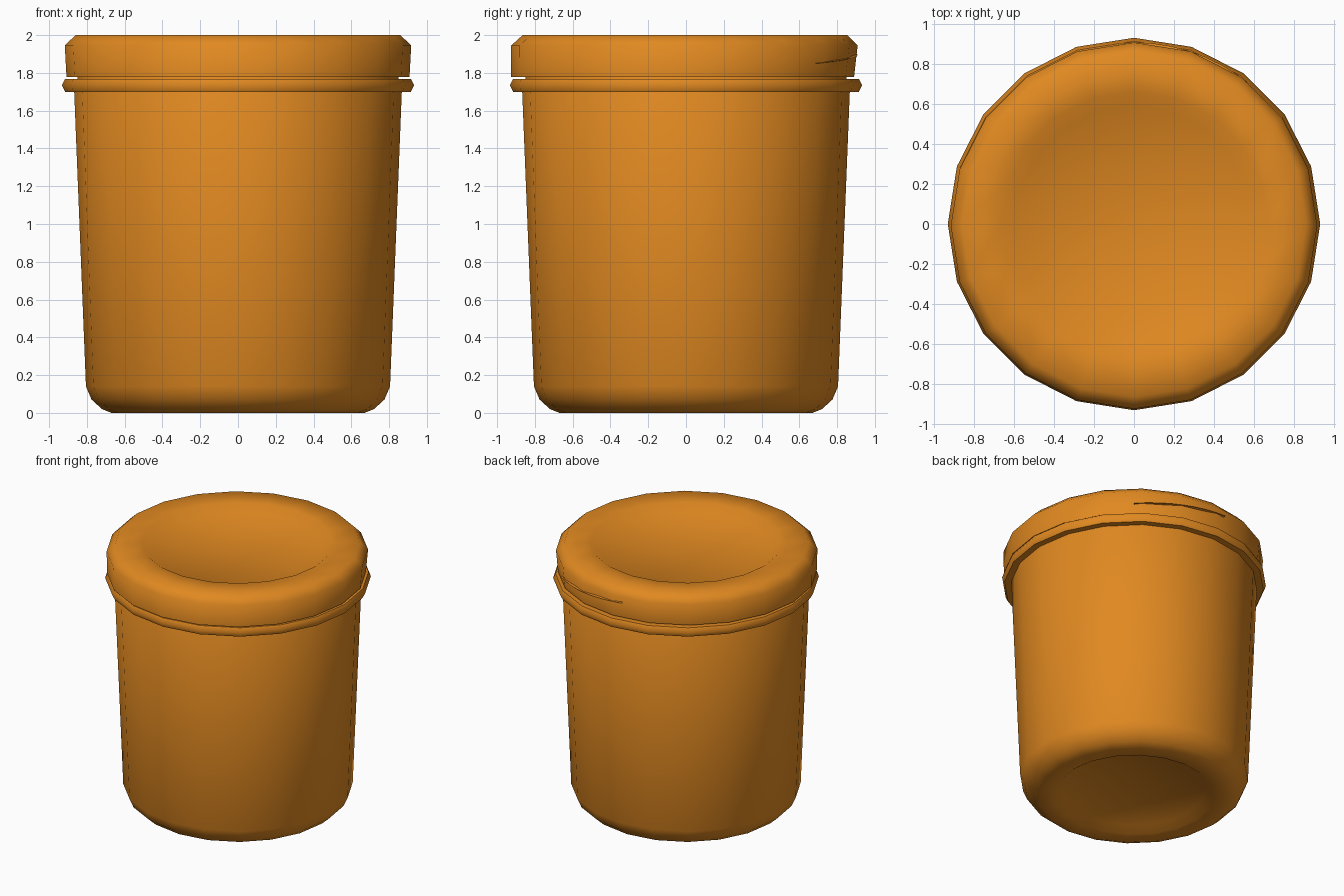
import bpy, math
from mathutils import Vector

if "Cube" in bpy.data.objects:
    bpy.data.objects.remove(bpy.data.objects["Cube"])

SIDES = 20
amber = bpy.data.materials.new("amber_plastic")
amber.diffuse_color = (0.75, 0.25, 0.015, 1)
amber.use_nodes = True
amber.node_tree.nodes["Principled BSDF"].inputs["Base Color"].default_value = amber.diffuse_color


def finish(name, verts, faces, angle):
    mesh = bpy.data.meshes.new(name)
    mesh.from_pydata(verts, [], faces)
    mesh.materials.append(amber)
    obj = bpy.data.objects.new(name, mesh)
    bpy.context.collection.objects.link(obj)
    bpy.ops.object.select_all(action='DESELECT')
    obj.select_set(True)
    bpy.context.view_layer.objects.active = obj
    bpy.ops.object.mode_set(mode='EDIT')
    bpy.ops.mesh.select_all(action='SELECT')
    bpy.ops.mesh.normals_make_consistent(inside=False)
    bpy.ops.object.mode_set(mode='OBJECT')
    bpy.ops.object.shade_smooth_by_angle(angle=math.radians(angle))
    return obj


def lathe(name, profile, angle=60, closed=False):
    """Spin (radius, z) points round z; a zero radius makes a pole."""
    verts, rings, faces = [], [], []
    for r, z in profile:
        n = 1 if r == 0 else SIDES
        rings.append([len(verts) + i % n for i in range(SIDES)])
        verts += [(r * math.cos(math.tau * i / SIDES),
                   r * math.sin(math.tau * i / SIDES), z) for i in range(n)]
    pairs = list(zip(rings, rings[1:]))
    if closed:
        pairs.append((rings[-1], rings[0]))
    for a, b in pairs:
        for i in range(SIDES):
            j = (i + 1) % SIDES
            quad = [a[i], a[j], b[j], b[i]]
            faces.append(list(dict.fromkeys(quad)))
    return finish(name, verts, faces, angle)


# Hollow tapered jar with rounded foot, recessed base and hidden neck
lathe("jar_body", [
    (0, 0.04), (0.50, 0.04), (0.56, 0.0), (0.67, 0.0), (0.72, 0.02),
    (0.775, 0.07), (0.805, 0.14), (0.868, 1.72), (0.85, 1.75),
    (0.85, 1.90), (0.82, 1.90), (0.76, 0.14), (0.66, 0.07), (0, 0.07)])

# Collar ring below the lid
lathe("collar_ring", [
    (0.85, 1.70), (0.915, 1.70), (0.932, 1.735), (0.915, 1.768), (0.85, 1.768)],
    closed=True)

# Lid with bevelled rim and dished top, open underneath
lid = lathe("lid", [
    (0, 1.945), (0.60, 1.955), (0.67, 2.0), (0.86, 2.0), (0.917, 1.945),
    (0.908, 1.778), (0.875, 1.778), (0.875, 1.92), (0, 1.92)])
# The lid sits slightly forward, a little more at its lower edge
for v in lid.data.vertices:
    v.co.y -= 0.005 + 0.06 * (2.0 - v.co.z)

# End of the screw thread, just showing through the back of the lid
verts, faces, steps = [], [], 8
for k in range(steps + 1):
    t = k / steps
    a = math.radians(50 + 45 * t)
    z = 1.85 + 0.05 * t
    h = 0.004 + 0.012 * t
    for r, dz in ((0.87, -h), (0.909, 0), (0.87, h)):
        verts.append((r * math.cos(a), r * math.sin(a), z + dz))
for k in range(steps):
    for i in range(3):
        j = (i + 1) % 3
        faces.append((3 * k + i, 3 * k + j, 3 * k + 3 + j, 3 * k + 3 + i))
faces += [(0, 1, 2), (3 * steps, 3 * steps + 1, 3 * steps + 2)]
finish("thread_end", verts, faces, 40)
